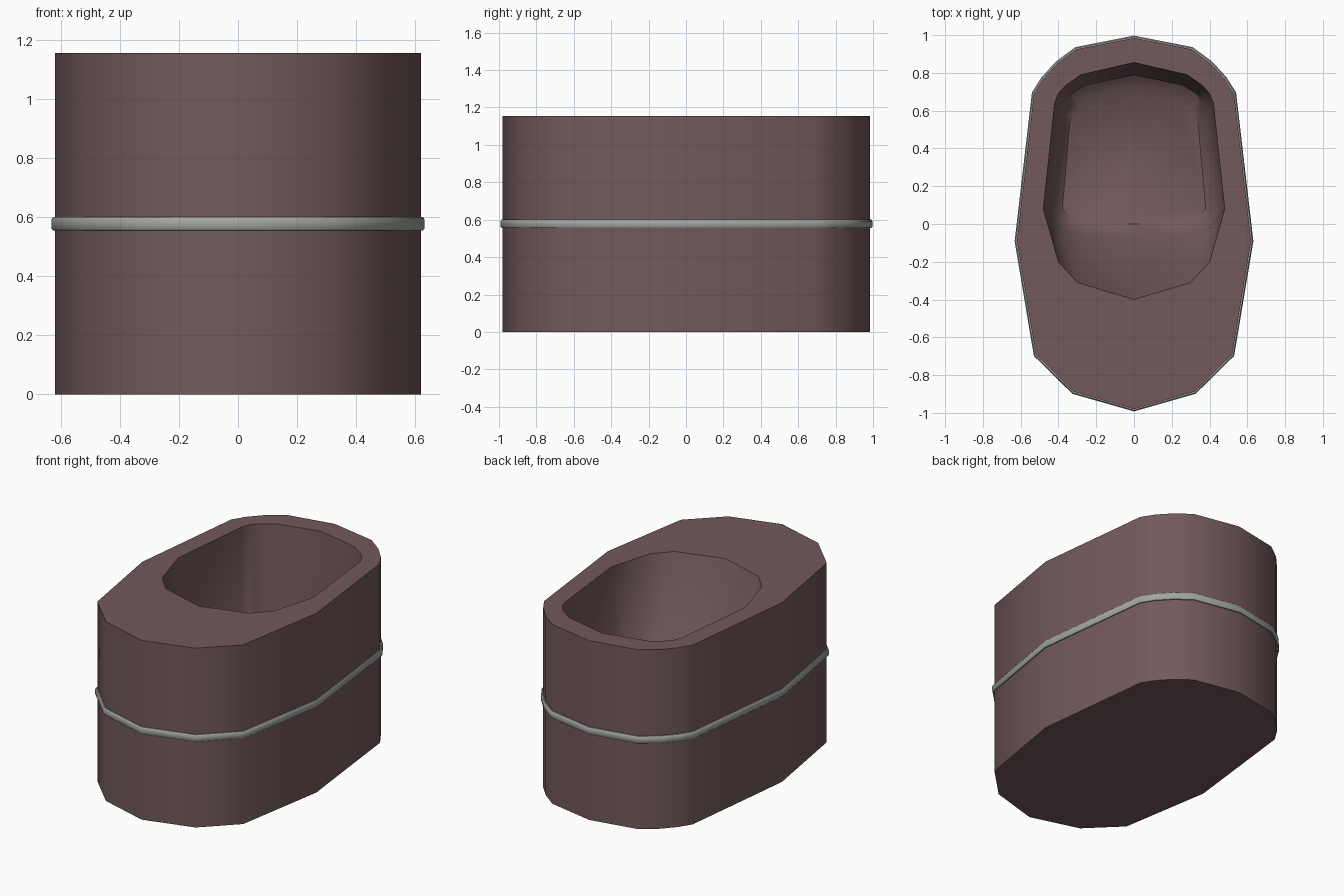
import bpy, bmesh

if "Cube" in bpy.data.objects:
    bpy.data.objects.remove(bpy.data.objects["Cube"])

# Right-hand half outlines, from back to front (x, y)
OUTER = [(0, .985), (.305, .925), (.405, .85), (.48, .768), (.53, .688),
         (.62, -.09), (.52, -.69), (.32, -.888), (0, -.98)]
LIP = [(0, .855), (.28, .79), (.36, .735), (.40, .69), (.42, .64),
       (.48, .08), (.40, -.20), (.30, -.31), (0, -.40)]
BASIN = [(0, .79), (.26, .735), (.33, .69), (.37, .64), (.39, .58),
         (.44, .08), (.39, -.03), (.26, -.06), (0, -.07)]
FLOOR = [(0, .71), (.22, .66), (.28, .62), (.32, .57), (.34, .52),
         (.38, .08), (.32, .03), (.22, .01), (0, 0)]
HEIGHT = 1.155


def full(half, grow=0.0):
    """Mirror a half outline into a closed loop, optionally enlarged."""
    pts = half + [(-x, y) for x, y in half[-2:0:-1]]
    sx, sy = 1 + grow / .62, 1 + grow / .98
    return [(x * sx, y * sy) for x, y in pts]


def loft(name, rings, caps=True, closed=False, color=None):
    """Bridge a list of (outline, z) rings."""
    bm = bmesh.new()
    loops = [[bm.verts.new((x, y, z)) for x, y in pts] for pts, z in rings]
    pairs = list(zip(loops, loops[1:]))
    if closed:
        pairs.append((loops[-1], loops[0]))
    for a, b in pairs:
        for i in range(len(a)):
            j = (i + 1) % len(a)
            bm.faces.new((a[i], a[j], b[j], b[i]))
    if caps:
        bm.faces.new(loops[0])
        bm.faces.new(loops[-1])
    bmesh.ops.recalc_face_normals(bm, faces=bm.faces)
    mesh = bpy.data.meshes.new(name)
    bm.to_mesh(mesh)
    bm.free()
    obj = bpy.data.objects.new(name, mesh)
    bpy.context.collection.objects.link(obj)
    if color:
        mat = bpy.data.materials.new(name + "_color")
        mat.diffuse_color = color
        mat.use_nodes = True
        mat.node_tree.nodes["Principled BSDF"].inputs["Base Color"].default_value = mat.diffuse_color
        mesh.materials.append(mat)
    bpy.ops.object.select_all(action='DESELECT')
    obj.select_set(True)
    bpy.context.view_layer.objects.active = obj
    bpy.ops.object.shade_smooth_by_angle(angle=.75)
    return obj


# Tub body: outer wall, deck, sloped basin and floor
loft("tub_body", [(full(OUTER), 0), (full(OUTER), HEIGHT), (full(LIP), HEIGHT),
                  (full(BASIN), .32), (full(FLOOR), .25)],
     color=(.17, .10, .105, 1))

# Thin chamfered hoop around the middle
loft("hoop", [(full(OUTER, -.01), .555), (full(OUTER, .006), .555),
              (full(OUTER, .012), .563), (full(OUTER, .012), .592),
              (full(OUTER, .006), .6), (full(OUTER, -.01), .6)],
     caps=False, closed=True, color=(.36, .38, .37, 1))
